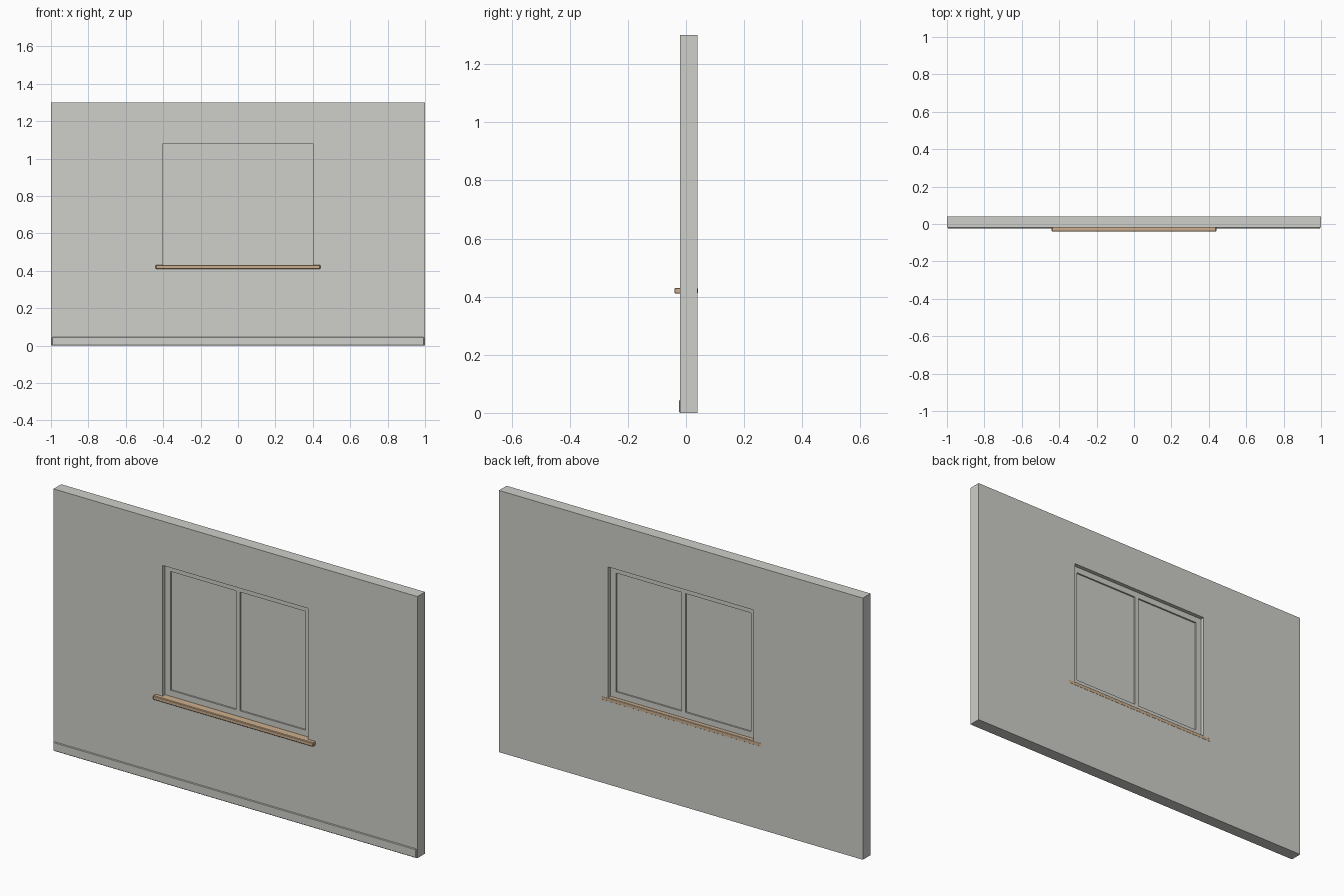
import bpy

cube = bpy.data.objects.get("Cube")
if cube:
    bpy.data.objects.remove(cube, do_unlink=True)


def material(name, rgb):
    m = bpy.data.materials.new(name)
    m.use_nodes = True
    m.diffuse_color = (*rgb, 1)
    m.node_tree.nodes["Principled BSDF"].inputs["Base Color"].default_value = (*rgb, 1)
    return m


plaster = material("pale_grey", (0.62, 0.62, 0.59))
wood = material("light_wood", (0.61, 0.43, 0.27))


def box(name, x, y, z, mat=plaster, bevel=0):
    """Box from three (min, max) ranges, optionally with chamfered edges."""
    bpy.ops.mesh.primitive_cube_add(size=1)
    ob = bpy.context.object
    ob.name = name
    ob.location = [(a + b) / 2 for a, b in (x, y, z)]
    ob.scale = [b - a for a, b in (x, y, z)]
    bpy.ops.object.transform_apply(location=False, rotation=False, scale=True)
    ob.data.materials.append(mat)
    if bevel:
        mod = ob.modifiers.new("chamfer", "BEVEL")
        mod.width = bevel
        mod.segments = 1
    return ob


HALF, TOP = 0.40, 1.30           # half width of the opening, wall height
SILL, HEAD = 0.43, 1.08          # bottom and top of the opening
WALL = (-0.02, 0.04)             # wall depth
FRAME = (0.0, 0.02)              # window frame depth
BAR = 0.03                       # frame bar width

# Wall panels around the opening
box("wall_right", (-1, -HALF), WALL, (0, TOP))
box("wall_left", (HALF, 1), WALL, (0, TOP))
box("wall_below_window", (-HALF, HALF), WALL, (0, SILL))
box("wall_above_window", (-HALF, HALF), WALL, (HEAD, TOP))

# Window frame, centre bar and pane
box("frame_bottom", (-HALF, HALF), FRAME, (SILL, SILL + BAR))
box("frame_top", (-HALF, HALF), FRAME, (HEAD - BAR, HEAD))
inner = (SILL + BAR, HEAD - BAR)
box("frame_right", (-HALF, BAR - HALF), FRAME, inner)
box("frame_left", (HALF - BAR, HALF), FRAME, inner)
box("centre_bar", (-0.01, 0.01), FRAME, inner)
box("window_pane", (BAR - HALF, HALF - BAR), (0.008, 0.012), inner)

# Wooden sill running through the wall
box("window_sill", (-0.44, 0.44), (-0.04, 0.0405), (0.41, 0.4305), wood, 0.003)

# Skirting strip along the foot of the front
box("skirting", (-0.995, 0.995), (-0.024, -0.01), (0, 0.045), plaster, 0.003)
